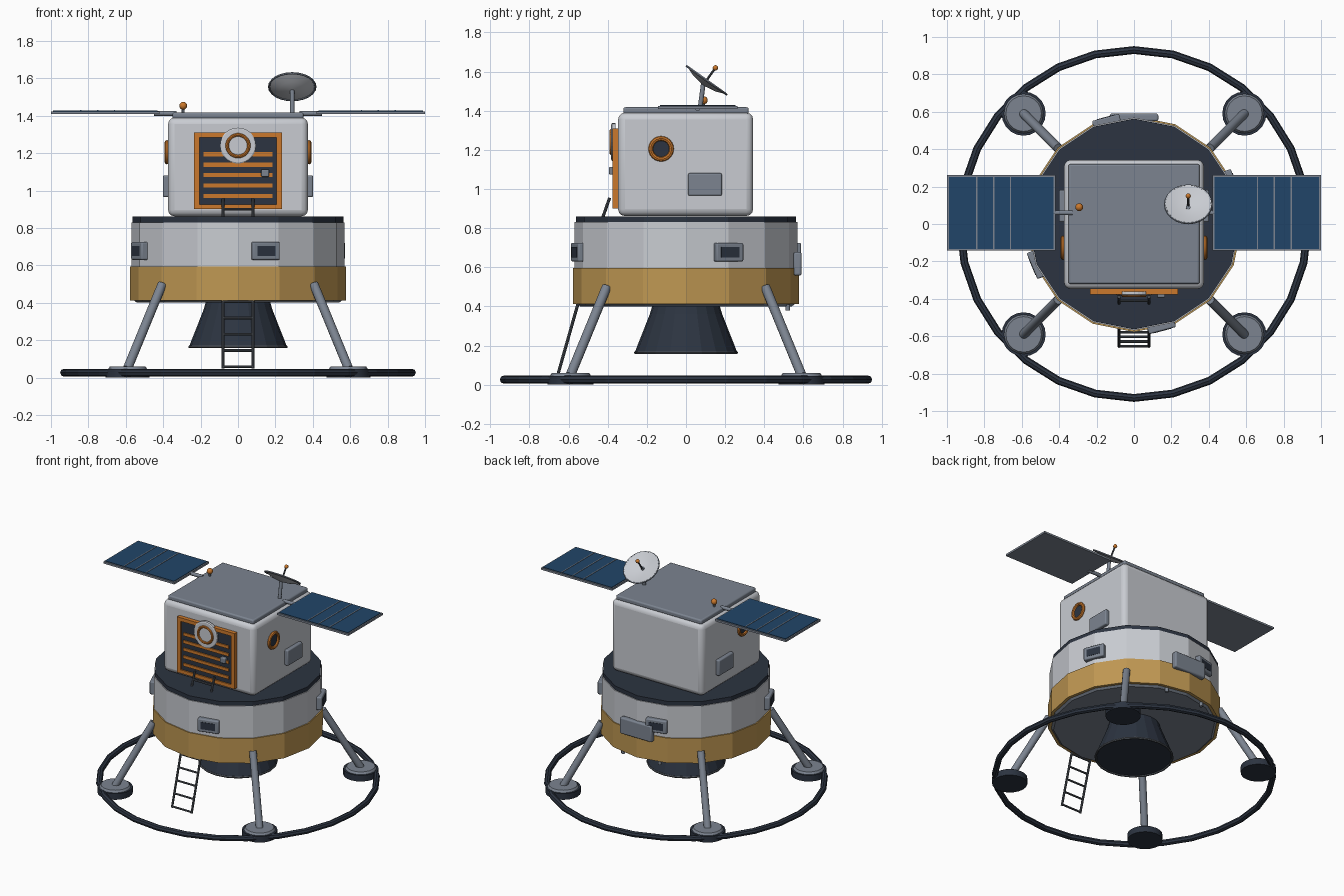
import bpy, bmesh
from math import radians, sin, cos, pi, atan2
from mathutils import Vector, Matrix

if "Cube" in bpy.data.objects:
    bpy.data.objects.remove(bpy.data.objects["Cube"], do_unlink=True)


def material(name, r, g, b):
    m = bpy.data.materials.new(name)
    m.use_nodes = True
    m.diffuse_color = (r, g, b, 1)
    m.node_tree.nodes["Principled BSDF"].inputs["Base Color"].default_value = (r, g, b, 1)
    return m


WHITE = material("pale hull", .58, .60, .64)
GREY = material("grey metal", .20, .23, .28)
DARK = material("dark slate", .025, .034, .052)
GOLD = material("gold foil", .52, .31, .085)
ORANGE = material("orange trim", .60, .19, .025)
BLUE = material("solar blue", .015, .06, .14)
STEEL = material("dark steel", .075, .085, .10)


def finish(name, bm, mat, matrix=None, smooth=False, bevel=0):
    """Turn a bmesh into a named object with one colour."""
    if matrix is not None:
        bm.transform(matrix)
    bmesh.ops.recalc_face_normals(bm, faces=bm.faces)
    mesh = bpy.data.meshes.new(name)
    bm.to_mesh(mesh)
    bm.free()
    ob = bpy.data.objects.new(name, mesh)
    bpy.context.collection.objects.link(ob)
    mesh.materials.append(mat)
    if bevel:
        mod = ob.modifiers.new("bevel", 'BEVEL')
        mod.width, mod.segments = bevel, 3
    if smooth:
        bpy.ops.object.select_all(action='DESELECT')
        ob.select_set(True)
        bpy.context.view_layer.objects.active = ob
        bpy.ops.object.shade_smooth_by_angle(angle=radians(40))
    return ob


def box(name, centre, size, mat, matrix=None, bevel=0):
    bm = bmesh.new()
    bmesh.ops.create_cube(bm, size=1)
    place = Matrix.Translation(centre) @ Matrix.Diagonal((*size, 1))
    return finish(name, bm, mat, matrix @ place if matrix else place, bevel > 0, bevel)


def rod(name, a, b, r, mat, r2=None, sides=12, smooth=True):
    """Straight cylinder or cone from a to b."""
    a, b = Vector(a), Vector(b)
    d = b - a
    bm = bmesh.new()
    bmesh.ops.create_cone(bm, cap_ends=True, segments=sides, radius1=r,
                          radius2=r if r2 is None else r2, depth=d.length)
    turn = d.to_track_quat('Z', 'Y').to_matrix().to_4x4()
    return finish(name, bm, mat, Matrix.Translation((a + b) / 2) @ turn, smooth)


def lathe(name, profile, sides, mat, matrix=None, smooth=False, closed=False):
    """Spin an (r, z) profile about z."""
    bm = bmesh.new()
    rings = [[bm.verts.new((r * cos(2 * pi * i / sides), r * sin(2 * pi * i / sides), z))
              for i in range(sides)] for r, z in profile]
    pairs = list(zip(rings, rings[1:] + rings[:1] if closed else rings[1:]))
    for lo, hi in pairs:
        for i in range(sides):
            j = (i + 1) % sides
            bm.faces.new((lo[i], lo[j], hi[j], hi[i]))
    if not closed:
        bm.faces.new(rings[0])
        bm.faces.new(rings[-1])
    return finish(name, bm, mat, matrix, smooth)


def ring(name, major, minor, sides, tube, mat, matrix=None, smooth=False):
    profile = [(major + minor * cos(2 * pi * k / tube), minor * sin(2 * pi * k / tube))
               for k in range(tube)]
    return lathe(name, profile, sides, mat, matrix, smooth, True)


def ball(name, centre, r, mat):
    bm = bmesh.new()
    bmesh.ops.create_uvsphere(bm, u_segments=16, v_segments=8, radius=r)
    return finish(name, bm, mat, Matrix.Translation(centre), True)


# Ground ring, foot pads and legs
ring("ground_ring", .93, .021, 28, 8, DARK, Matrix.Translation((0, 0, .026)))
for sx in (-1, 1):
    for sy in (-1, 1):
        x, y = .59 * sx, .59 * sy
        rod("foot_pad", (x, y, 0), (x, y, .045), .118, DARK, sides=20)
        rod("foot_pad_cap", (x, y, .045), (x, y, .06), .105, GREY, r2=.095, sides=20)
        rod("leg_strut", (x, y, .05), (.405 * sx, .405 * sy, .5), .025, GREY)

# Descent stage
N = 16
lathe("bottom_plate", [(.54, .4), (.56, .415)], N, GREY)
lathe("foil_band", [(.577, .412), (.577, .595)], N, GOLD)
lathe("hull_band", [(.569, .59), (.569, .83)], N, WHITE)
lathe("deck", [(.563, .828), (.563, .86)], N, DARK)

# Engine bell
lathe("engine_bell", [(.17, .41), (.185, .36), (.262, .165)], 20, DARK)
ring("bell_rim", .258, .008, 20, 6, STEEL, Matrix.Translation((0, 0, .164)))

# Windows around the hull band
for deg in (-75, 22.5, 105, 202.5):
    spin = Matrix.Rotation(radians(deg), 4, 'Z')
    box("hull_window_frame", (.565, 0, .677), (.05, .15, .095), GREY, spin, .008)
    box("hull_window_pane", (.588, 0, .677), (.008, .1, .052), DARK, spin)

# Rear equipment box and small nozzles below it
box("rear_box", (0, .57, .618), (.26, .04, .12), GREY, bevel=.01)
for x in (-.15, .15):
    rod("under_nozzle", (x, .52, .38), (x, .52, .41), .012, GREY)

# Ladder and deck handrail
foot, top = Vector((0, -.655, .05)), Vector((0, -.55, .42))
for x in (-.08, .08):
    side = Vector((x, 0, 0))
    rod("ladder_rail", foot + side, top + side, .008, STEEL, sides=8)
    rod("handrail_post", (x, -.425, .855), (x, -.39, .955), .008, STEEL, sides=8)
for k in range(5):
    p = foot.lerp(top, .02 + k * .235)
    rod("ladder_rung", p - side, p + side, .007, STEEL, sides=8)
rod("handrail_bar", (-.08, -.41, .9), (.08, -.41, .9), .007, STEEL, sides=8)

# Cabin and roof
box("cabin", (0, -.002, 1.126), (.748, .69, .528), WHITE, bevel=.035)
box("roof_slab", (0, 0, 1.4), (.7, .64, .035), GREY, bevel=.01)

# Front hatch with slats
for x in (-.22, .22):
    box("hatch_frame_side", (x, -.358, 1.105), (.03, .036, .41), ORANGE)
for z in (.913, 1.297):
    box("hatch_frame_bar", (0, -.358, z), (.44, .036, .026), ORANGE)
box("hatch_panel", (0, -.352, 1.105), (.42, .03, .37), DARK)
for k in range(5):
    box("hatch_slat", (0, -.369, .97 + k * .056), (.37, .012, .022), ORANGE)
box("hatch_handle", (.145, -.378, 1.093), (.042, .03, .04), GREY, bevel=.006)

# Hatch porthole
port = Matrix.Translation((0, -.36, 1.24)) @ Matrix.Rotation(radians(90), 4, 'X')
lathe("hatch_port_plate", [(.096, 0), (.096, .018), (.09, .022)], 28, WHITE, port)
ring("hatch_port_ring", .058, .009, 28, 8, ORANGE,
     port @ Matrix.Translation((0, 0, .022)), True)

# Side portholes, side boxes and solar wings
for s in (-1, 1):
    turn = Matrix.Translation((s * .372, -.127, 1.205)) @ Matrix.Rotation(s * pi / 2, 4, 'Y')
    ring("side_port_ring", .053, .012, 24, 8, ORANGE, turn @ Matrix.Translation((0, 0, .008)), True)
    lathe("side_port_glass", [(.05, -.01), (.05, .008)], 24, DARK, turn)
    box("side_box", (s * .383, .097, 1.023), (.036, .172, .115), GREY, bevel=.008)
    rod("wing_arm", (s * .33, .06, 1.412), (s * .45, .06, 1.412), .013, GREY)
    box("wing_frame", (s * .71, .06, 1.416), (.58, .405, .014), GREY)
    box("wing_cells", (s * .71, .06, 1.424), (.56, .385, .006), BLUE)
    for x in (.66, .75, .84):
        box("wing_divider", (s * x, .06, 1.427), (.007, .385, .005), GREY)

# Dish antenna
rod("dish_mast", (.29, .07, 1.4), (.29, .09, 1.55), .012, GREY)
aim = Vector((0, .58, .815))
hub = Vector((.29, .105, 1.555))
tilt = Matrix.Translation(hub) @ Matrix.Rotation(-atan2(aim.y, aim.z), 4, 'X')
lathe("dish", [(.01, -.03), (.07, -.02), (.126, .002), (.124, .006), (.07, -.013), (.01, -.022)],
      24, WHITE, tilt, True)
ring("dish_rim", .124, .006, 24, 6, GREY, tilt, True)
rod("dish_feed", hub - aim * .025, hub + aim * .075, .006, STEEL, sides=8)
ball("dish_feed_tip", hub + aim * .078, .014, ORANGE)

# Roof beacon
rod("beacon_stalk", (-.293, .09, 1.41), (-.293, .09, 1.44), .008, GREY, sides=8)
ball("beacon", (-.293, .09, 1.453), .021, ORANGE)
